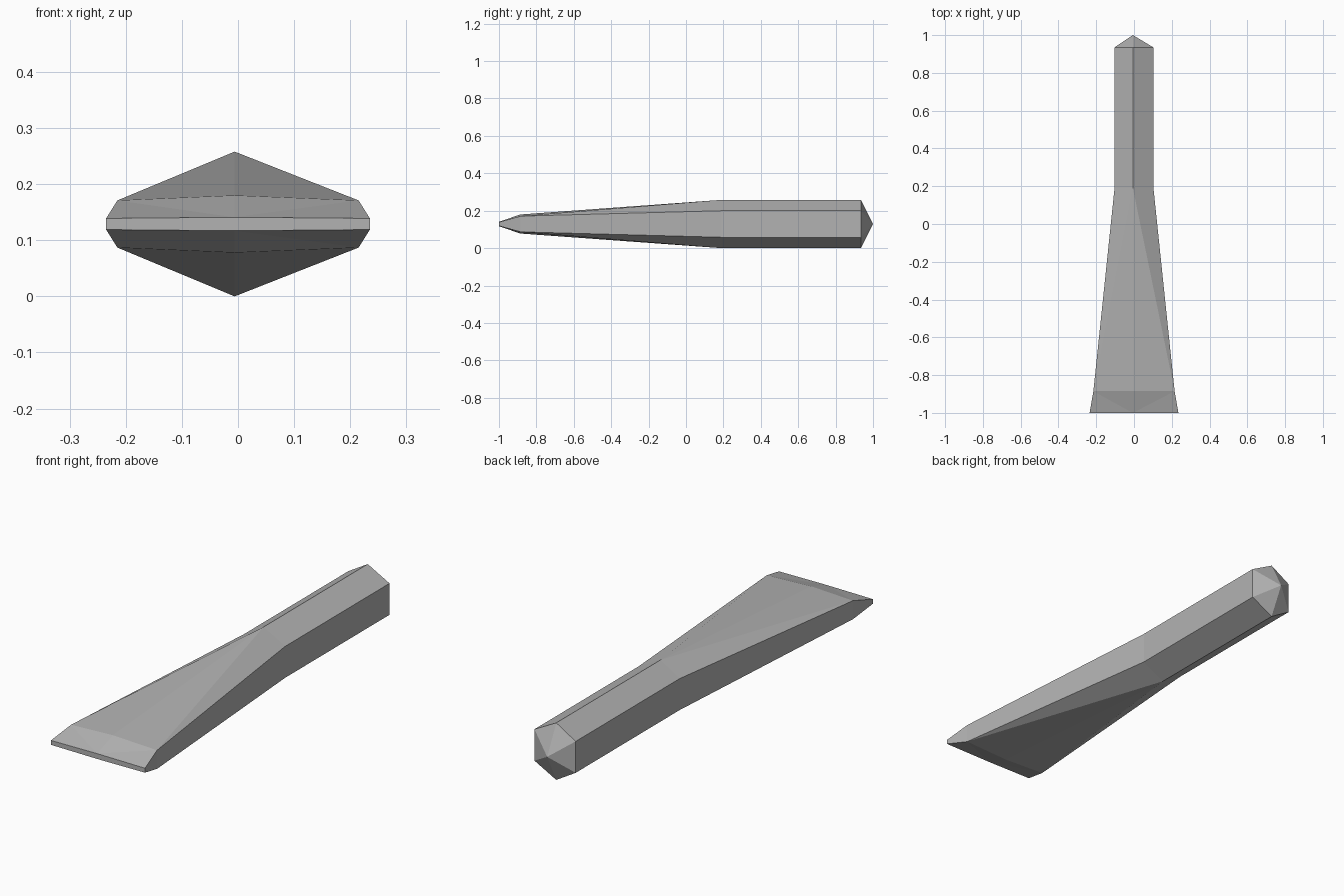
import bpy
import bmesh

# Remove the default cube only
cube = bpy.data.objects.get("Cube")
if cube:
    bpy.data.objects.remove(cube, do_unlink=True)

# Plain grey metal
metal = bpy.data.materials.new("grey_metal")
metal.use_nodes = True
GREY = (0.45, 0.45, 0.45, 1)
metal.diffuse_color = GREY
metal.node_tree.nodes["Principled BSDF"].inputs["Base Color"].default_value = GREY

MID_Z = 0.129
RIDGE_X = -0.006
bm = bmesh.new()


def hexagon(y, half_width, side_height, ridge_height):
    """Six-sided section: top ridge, two left, bottom ridge, two right."""
    w, s, r = half_width, side_height, ridge_height
    outline = [(RIDGE_X, r), (w, s), (w, -s), (RIDGE_X, -r), (-w, -s), (-w, s)]
    return [bm.verts.new((x, y, MID_Z + z)) for x, z in outline]


def bridge(a, b, ridge_from_a):
    """Join two sections, splitting each sloping face from its ridge corner."""
    for i in range(6):
        j = (i + 1) % 6
        if i in (1, 4):  # upright side walls
            bm.faces.new((a[i], a[j], b[j], b[i]))
            continue
        ridge, side = (i, j) if i in (0, 3) else (j, i)
        if ridge_from_a:
            bm.faces.new((a[ridge], a[side], b[side]))
            bm.faces.new((a[ridge], b[side], b[ridge]))
        else:
            bm.faces.new((a[ridge], a[side], b[ridge]))
            bm.faces.new((a[side], b[side], b[ridge]))


# Sections from the butt of the handle to the cutting edge
butt = hexagon(0.935, 0.103, 0.071, 0.129)
neck = hexagon(0.19, 0.103, 0.071, 0.129)
shoulder = hexagon(-0.885, 0.215, 0.042, 0.051)
edge = hexagon(-1.0, 0.235, 0.010, 0.012)

# Handle, flared blade and bevelled edge
bridge(butt, neck, True)
bridge(neck, shoulder, True)
bridge(shoulder, edge, False)
bm.faces.new(edge)

# Pointed butt cap
tip = bm.verts.new((RIDGE_X, 1.0, MID_Z))
for i in range(6):
    bm.faces.new((butt[i], tip, butt[(i + 1) % 6]))

bmesh.ops.recalc_face_normals(bm, faces=bm.faces)
mesh = bpy.data.meshes.new("chisel_body")
bm.to_mesh(mesh)
bm.free()
mesh.materials.append(metal)
chisel = bpy.data.objects.new("chisel_body", mesh)
bpy.context.collection.objects.link(chisel)
